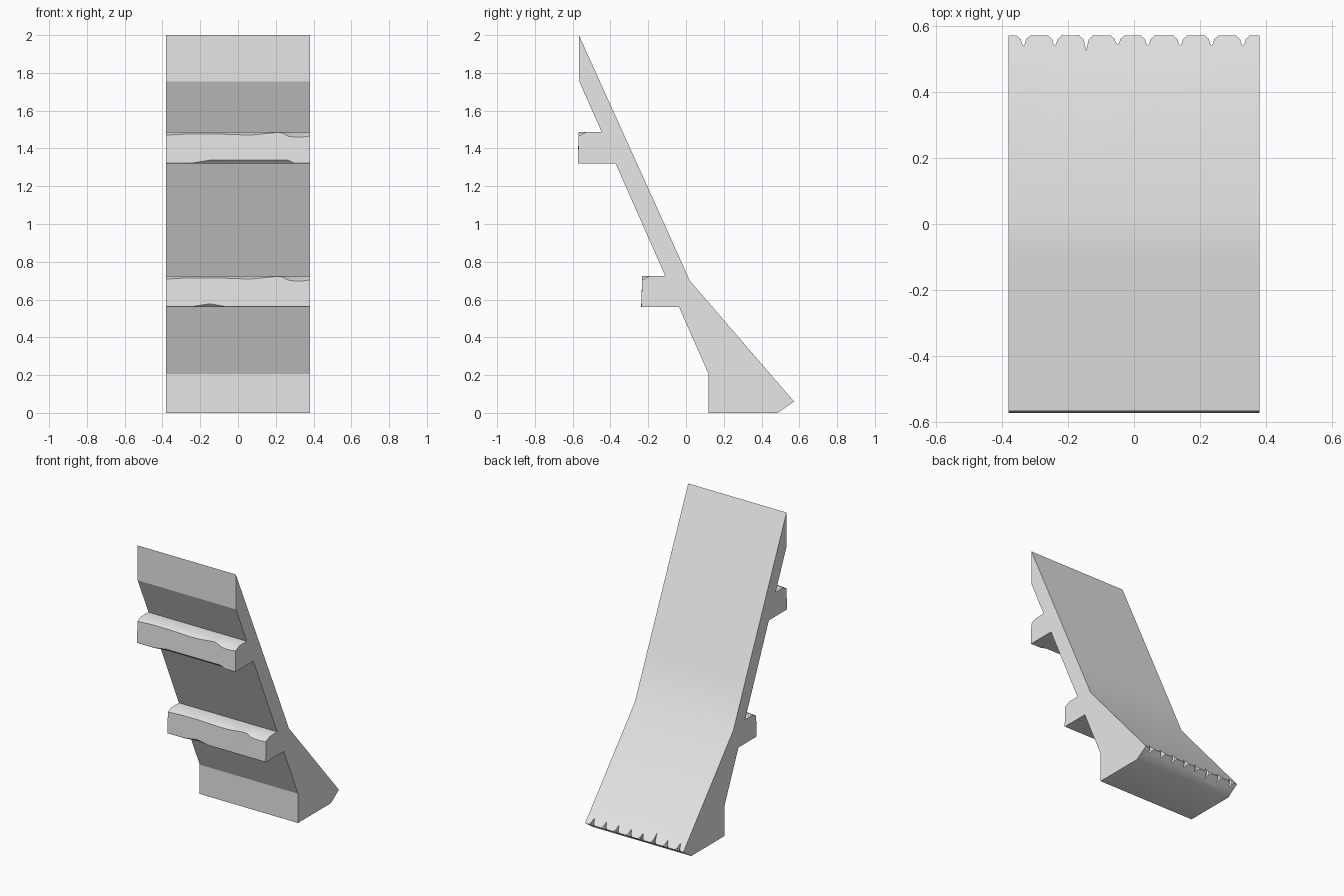
import bpy, bmesh, math

HALF = 0.38  # half width of the whole ramp

cube = bpy.data.objects.get("Cube")
if cube:
    bpy.data.objects.remove(cube, do_unlink=True)

grey = bpy.data.materials.new("plain_grey")
grey.use_nodes = True
grey.diffuse_color = (0.8, 0.8, 0.8, 1)
grey.node_tree.nodes["Principled BSDF"].inputs["Base Color"].default_value = (0.8, 0.8, 0.8, 1)


def loft(name, sections):
    """Skin equal-length rings of points and cap both ends."""
    bm = bmesh.new()
    rings = [[bm.verts.new(p) for p in ring] for ring in sections]
    n = len(rings[0])
    for a, b in zip(rings, rings[1:]):
        for i in range(n):
            j = (i + 1) % n
            bm.faces.new((a[i], a[j], b[j], b[i]))
    bm.faces.new(rings[0])
    bm.faces.new(rings[-1])
    bmesh.ops.recalc_face_normals(bm, faces=bm.faces)
    mesh = bpy.data.meshes.new(name)
    bm.to_mesh(mesh)
    bm.free()
    obj = bpy.data.objects.new(name, mesh)
    bpy.context.collection.objects.link(obj)
    mesh.materials.append(grey)
    return obj


def front_y(z):
    """Depth of the sloping front of the slab at a height."""
    return 0.12 + (z - 0.205) * (-0.565 - 0.12) / (1.755 - 0.205)


# Leaning slab with a flared foot, as one side profile (y, z)
profile = [(-0.567, 2.0), (-0.11, 0.99), (0.02, 0.70), (0.572, 0.06), (0.485, 0),
           (0.12, 0), (0.12, 0.205), (front_y(1.755), 1.755)]
body = loft("leaning_slab", [[(x, y, z) for y, z in profile] for x in (-HALF, HALF)])

# Small nicks along the rear foot edge
nicks = [(-0.335, 0.54), (-0.24, 0.54), (-0.145, 0.524), (-0.05, 0.545),
         (0.042, 0.54), (0.14, 0.54), (0.235, 0.54), (0.33, 0.54)]
for x, tip in nicks:
    side = [(0.024, 0.58), (0.018, 0.568), (0.008, 0.56), (0.005, 0.548)]
    outline = side + [(0, tip)] + [(-dx, y) for dx, y in reversed(side)]
    cutter = loft("nick_cutter", [[(x + dx, y, z) for dx, y in outline] for z in (-0.1, 0.3)])
    cutter.hide_render = True
    cutter.hide_viewport = False
    mod = body.modifiers.new("nick", "BOOLEAN")
    mod.operation = "DIFFERENCE"
    mod.solver = "EXACT"
    mod.object = cutter

bpy.context.view_layer.update()
cut_mesh = bpy.data.meshes.new_from_object(
    body.evaluated_get(bpy.context.evaluated_depsgraph_get()))
body.modifiers.clear()
body.data = cut_mesh
cut_mesh.name = "leaning_slab"
for obj in [o for o in bpy.data.objects if o.name.startswith("nick_cutter")]:
    bpy.data.objects.remove(obj, do_unlink=True)

# Smooth only the back bend and the underside of the foot
bm = bmesh.new()
bm.from_mesh(cut_mesh)
for f in bm.faces:
    f.smooth = True
for e in bm.edges:
    under = all(v.co.z < 0.001 and v.co.y > 0.4 for v in e.verts)
    e.smooth = e.calc_face_angle(0) < math.radians(20) or (
        under and abs(e.verts[0].co.x - e.verts[1].co.x) > 0.5)
bm.to_mesh(cut_mesh)
bm.free()

# Worn front edge shared by both steps: (x, drop of the top edge)
wear = [(-0.38, 0.017), (-0.32, 0.013), (-0.25, 0.010), (-0.15, 0.010), (-0.06, 0.012),
        (0.02, 0.015), (0.08, 0.015), (0.15, 0.008), (0.21, 0.002), (0.235, 0.005),
        (0.265, 0.022), (0.30, 0.027), (0.34, 0.027), (0.38, 0.021)]


def step(name, bottom, top, front, chip_from, chip_to):
    rings = []
    for x, drop in wear:
        chip = 0.018 if chip_from < x < chip_to else 0.002
        rings.append([(x, front_y(top), top),
                      (x, front + 0.008 + 1.8 * drop, top),
                      (x, front + 0.005, top - drop),
                      (x, front, bottom + chip),
                      (x, front + chip, bottom),
                      (x, front_y(bottom), bottom)])
    obj = loft(name, rings)
    bpy.ops.object.select_all(action="DESELECT")
    obj.select_set(True)
    bpy.context.view_layer.objects.active = obj
    bpy.ops.object.shade_smooth_by_angle(angle=math.radians(32))


step("lower_step", 0.56, 0.725, -0.237, -0.2, -0.1)
step("upper_step", 1.32, 1.487, -0.573, -0.2, 0.28)
